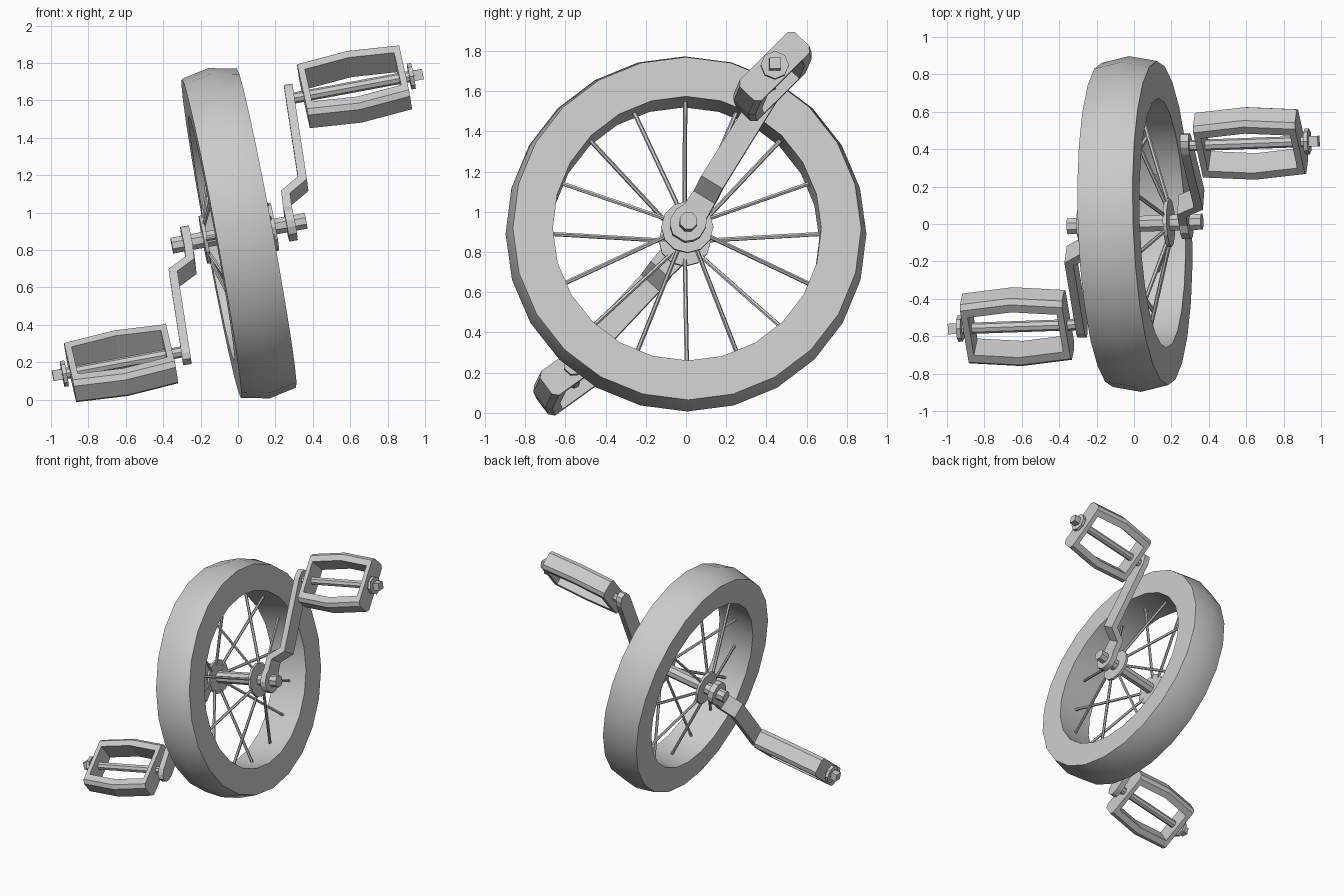
import bpy, bmesh, math
from mathutils import Matrix, Vector

if "Cube" in bpy.data.objects:
    bpy.data.objects.remove(bpy.data.objects["Cube"], do_unlink=True)

grey = bpy.data.materials.new("plain_grey")
grey.use_nodes = True
COL = (0.6, 0.6, 0.6, 1)
grey.diffuse_color = COL
grey.node_tree.nodes["Principled BSDF"].inputs["Base Color"].default_value = COL

# Leaning wheel frame: local x is the axle, local y and z span the wheel plane
tilt, yaw = math.radians(10.5), math.radians(2)
FRAME = (Matrix.Translation((0.005, 0, 0.89)) @ Matrix.Rotation(yaw, 4, 'Z')
         @ Matrix.Rotation(-tilt, 4, 'Y'))


def finish(name, bm, smooth=None):
    bmesh.ops.recalc_face_normals(bm, faces=bm.faces)
    bm.transform(FRAME)
    me = bpy.data.meshes.new(name)
    bm.to_mesh(me)
    bm.free()
    me.materials.append(grey)
    ob = bpy.data.objects.new(name, me)
    bpy.context.scene.collection.objects.link(ob)
    if smooth:
        bpy.ops.object.select_all(action='DESELECT')
        ob.select_set(True)
        bpy.context.view_layer.objects.active = ob
        bpy.ops.object.shade_smooth_by_angle(angle=math.radians(smooth))
    return ob


def loft(bm, rings, closed=False):
    """Bridge rings of points; cap both ends unless closed."""
    vs = [[bm.verts.new(p) for p in r] for r in rings]
    n = len(vs[0])
    for i in range(len(vs) if closed else len(vs) - 1):
        a, b = vs[i], vs[(i + 1) % len(vs)]
        for j in range(n):
            k = (j + 1) % n
            bm.faces.new((a[j], a[k], b[k], b[j]))
    if not closed:
        bm.faces.new(vs[0])
        bm.faces.new(vs[-1])


def rod(bm, p, q, r, sides, turn=0.0):
    """Straight prism between two points."""
    p, q = Vector(p), Vector(q)
    rot = (q - p).to_track_quat('Z', 'Y')
    ring = [rot @ Vector((r * math.cos(t), r * math.sin(t), 0)) for t in
            [turn + 2 * math.pi * i / sides for i in range(sides)]]
    loft(bm, [[p + c for c in ring], [q + c for c in ring]])


# Tyre: crowned tread, flat side walls, open centre
bm = bmesh.new()
profile = [(-0.15, 0.668), (-0.15, 0.867), (0, 0.898), (0.15, 0.867), (0.15, 0.668)]
N = 24
loft(bm, [[(a, r * math.cos(t), r * math.sin(t)) for a, r in profile]
          for t in [2 * math.pi * i / N for i in range(N)]], closed=True)
finish("tyre", bm, 35)

# Axle and hub flanges
bm = bmesh.new()
rod(bm, (-0.365, 0, 0), (0.365, 0, 0), 0.046, 8, math.pi / 8)
finish("axle", bm)
for side, label in ((1, "left"), (-1, "right")):
    bm = bmesh.new()
    rod(bm, (side * 0.175, 0, 0), (side * 0.195, 0, 0), 0.13, 12)
    finish(label + "_hub_flange", bm)

# Spokes: alternate between the two flanges and meet the middle of the rim
bm = bmesh.new()
for i in range(16):
    t = math.pi * i / 8
    a = 0.185 if i % 2 else -0.185
    c, s = math.cos(t), math.sin(t)
    rod(bm, (a, 0.09 * c, 0.09 * s), (0, 0.672 * c, 0.672 * s), 0.011, 6)
finish("spokes", bm)

# Crank stations: distance along the arm, offset from wheel centre, half width
CRANK = [(-0.088, 0.28, 0.035), (-0.06, 0.28, 0.068), (-0.03, 0.28, 0.086),
         (0.03, 0.28, 0.086), (0.07, 0.28, 0.066), (0.165, 0.287, 0.062),
         (0.232, 0.39, 0.062), (0.78, 0.415, 0.06), (0.825, 0.417, 0.045),
         (0.85, 0.418, 0.022)]
PIVOT = 0.772


def crank(label, side, angle):
    d = Vector((0, math.cos(angle), math.sin(angle)))
    w = Vector((0, -math.sin(angle), math.cos(angle)))
    pts = [Vector((t, a)) for t, a, _ in CRANK]
    rings = []
    for i, p in enumerate(pts):
        n_in = (p - pts[max(i - 1, 0)]) if i else pts[1] - p
        n_out = (pts[i + 1] - p) if i < len(pts) - 1 else n_in
        n1, n2 = [Vector((-v.y, v.x)).normalized() for v in (n_in, n_out)]
        m = (n1 + n2).normalized()
        m *= 0.023 / m.dot(n1)
        rings.append([d * (p.x + k * m.x) + w * h * CRANK[i][2]
                      + Vector((side * (p.y + k * m.y), 0, 0))
                      for k, h in ((1, 1), (1, -1), (-1, -1), (-1, 1))])
    bm = bmesh.new()
    loft(bm, rings)
    finish(label + "_crank", bm)
    return d * PIVOT


def pedal(label, side, centre, angle):
    d = Vector((0, math.cos(angle), math.sin(angle)))
    w = Vector((0, -math.sin(angle), math.cos(angle)))

    def at(a, l, t):
        return centre + Vector((side * a, 0, 0)) + d * l + w * t

    IN, OUT, T, C = 0.487, 1.042, 0.075, 0.025
    mid = (IN + OUT) / 2
    half = lambda a: 0.225 - 0.03 * abs(a - mid) / (OUT - mid)

    # Two bowed, chamfered side bars and two end plates
    bm = bmesh.new()
    for s in (1, -1):
        rings = []
        for a in (IN, mid, OUT):
            L = half(a)
            rings.append([at(a, s * l, t) for l, t in
                          ((L - 0.075, T), (L - C, T), (L, T - C),
                           (L, C - T), (L - C, -T), (L - 0.075, -T))])
        loft(bm, rings)
    for a0, a1 in ((IN, IN + 0.035), (OUT - 0.035, OUT)):
        L = half(IN) - 0.07
        loft(bm, [[at(a, l, t) for l, t in ((L, T), (-L, T), (-L, -T), (L, -T))]
                  for a in (a0, a1)])
    finish(label + "_pedal_cage", bm)

    # Spindle, end washer and square cap
    bm = bmesh.new()
    rod(bm, at(0.41, 0, 0), at(OUT + 0.05, 0, 0), 0.03, 8)
    finish(label + "_pedal_spindle", bm)
    bm = bmesh.new()
    rod(bm, at(1.062, 0, 0), at(1.085, 0, 0), 0.07, 8)
    finish(label + "_pedal_washer", bm)
    bm = bmesh.new()
    rod(bm, at(1.08, 0, 0), at(1.136, 0, 0), 0.04, 4, math.pi / 4)
    finish(label + "_pedal_cap", bm)


for label, side, arm, turn in (("left", 1, 58, 45), ("right", -1, 227, 36)):
    pivot = crank(label, side, math.radians(arm))
    pedal(label, side, pivot, math.radians(turn))
